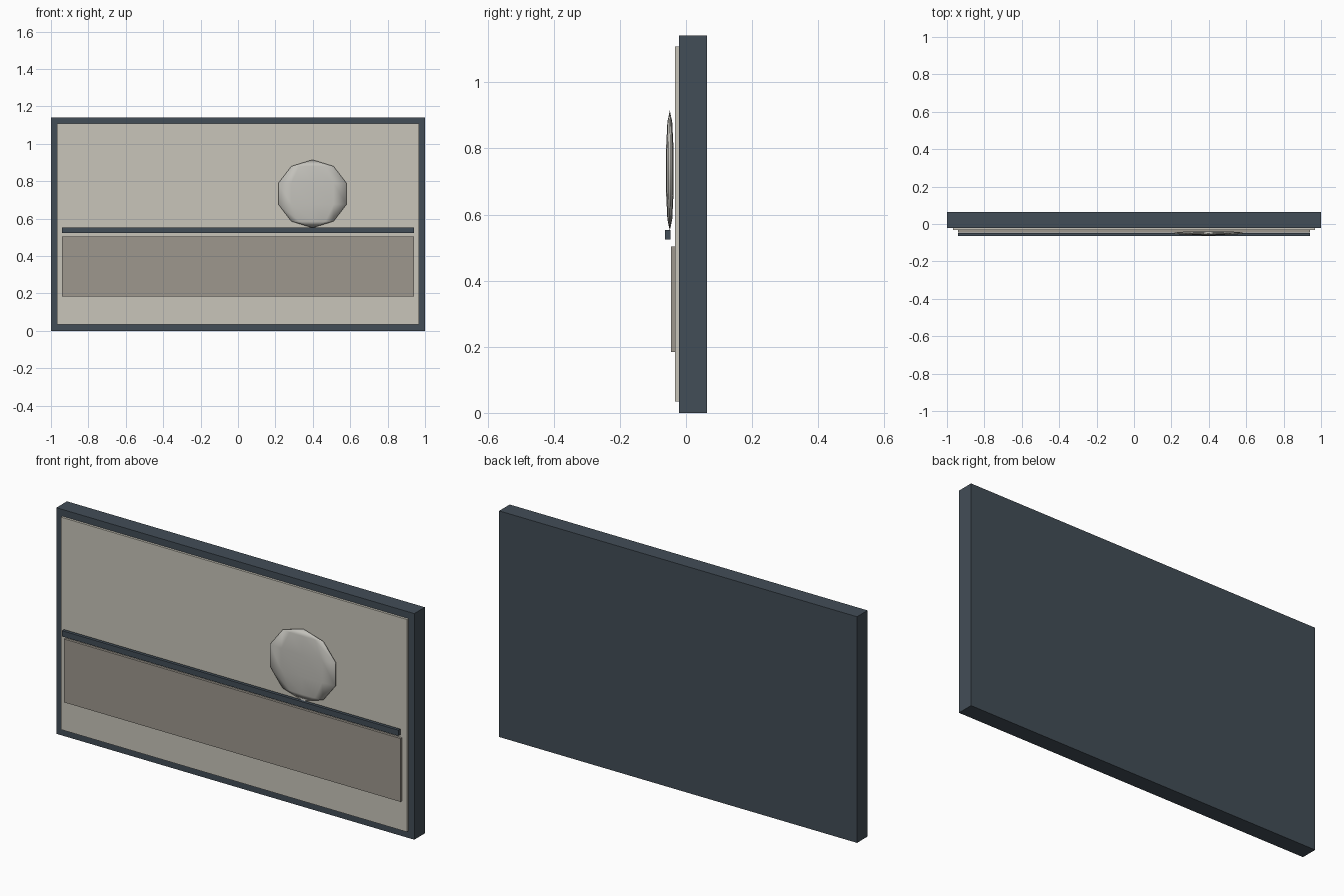
import bpy

if "Cube" in bpy.data.objects:
    bpy.data.objects.remove(bpy.data.objects["Cube"])


def material(name, rgb):
    m = bpy.data.materials.new(name)
    m.diffuse_color = (*rgb, 1)
    m.use_nodes = True
    m.node_tree.nodes["Principled BSDF"].inputs["Base Color"].default_value = m.diffuse_color
    return m


def box(name, x, y, z, mat):
    """Box from (min, max) pairs on each axis."""
    bpy.ops.mesh.primitive_cube_add(
        size=1, location=[(a + b) / 2 for a, b in (x, y, z)])
    ob = bpy.context.object
    ob.name = name
    ob.scale = [b - a for a, b in (x, y, z)]
    bpy.ops.object.transform_apply(location=False, rotation=False, scale=True)
    ob.data.materials.append(mat)
    return ob


dark = material("dark_slate", (0.055, 0.075, 0.095))
cream = material("warm_cream", (0.58, 0.56, 0.49))
taupe = material("taupe", (0.34, 0.31, 0.27))
pale = material("pale_grey", (0.55, 0.54, 0.50))

# Backing slab whose rim shows as the frame
box("frame", (-1, 1), (-0.021, 0.063), (0, 1.142), dark)
# Picture surface
box("canvas", (-0.967, 0.967), (-0.033, -0.021), (0.035, 1.108), cream)
# Lower colour band
box("lower_band", (-0.94, 0.94), (-0.045, -0.033), (0.184, 0.504), taupe)
# Horizon strip
box("horizon_strip", (-0.94, 0.94), (-0.063, -0.047), (0.524, 0.553), dark)

# Flattened faceted disc
bpy.ops.mesh.primitive_uv_sphere_add(
    segments=10, ring_count=5, radius=1, location=(0.398, -0.049, 0.733))
disc = bpy.context.object
disc.name = "disc"
disc.scale = (0.202, 0.0125, 0.182)
bpy.ops.object.transform_apply(location=False, rotation=False, scale=True)
disc.data.materials.append(pale)
bpy.ops.object.shade_smooth()
